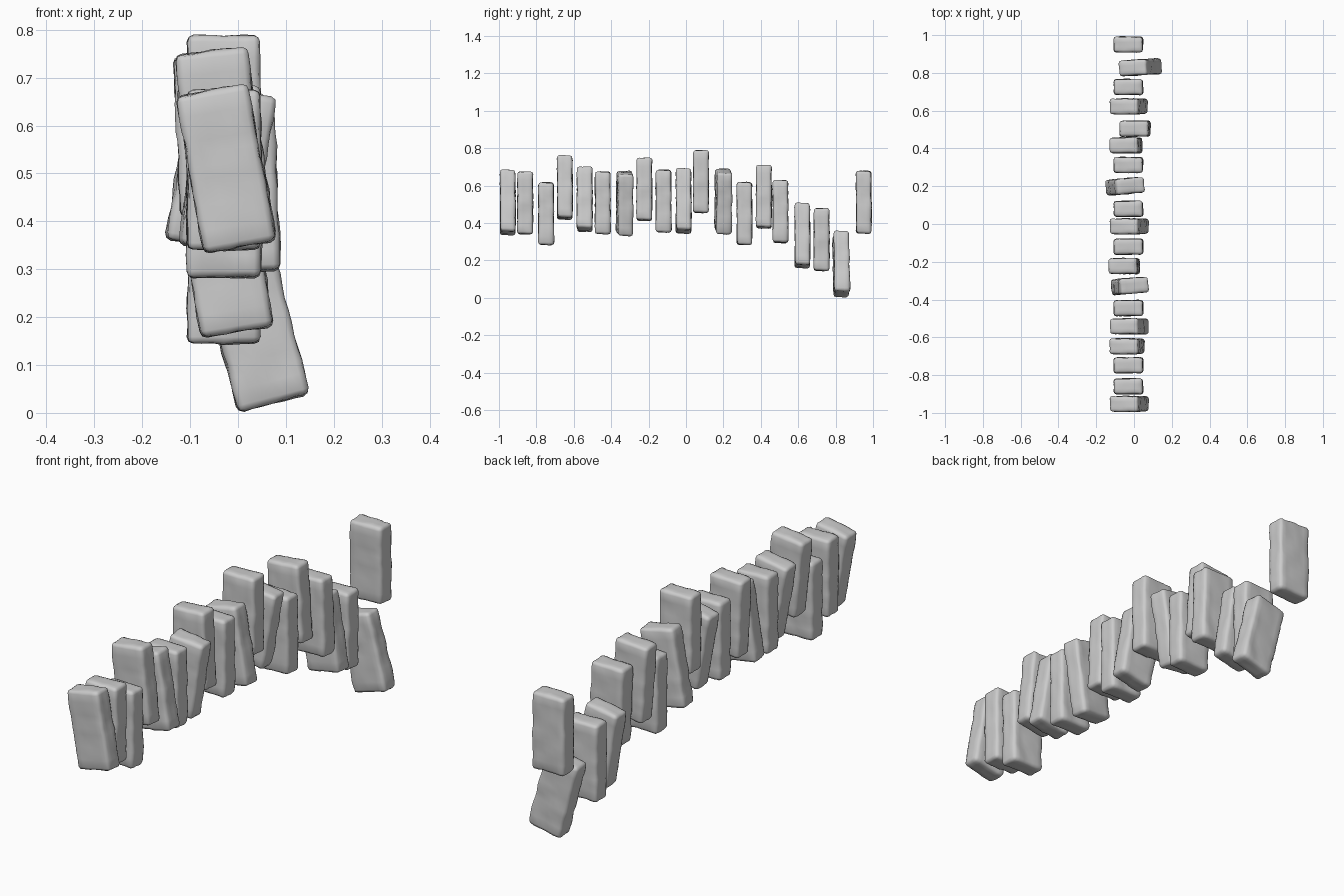
import bpy, bmesh, math
from mathutils import Vector, noise

if "Cube" in bpy.data.objects:
    bpy.data.objects.remove(bpy.data.objects["Cube"])

W, T, H = 0.155, 0.083, 0.335   # brick width, thickness, height


def brick_mesh(seed):
    """Worn stone brick: bevelled block, sliced and dented with noise."""
    bm = bmesh.new()
    bmesh.ops.create_cube(bm, size=1)
    bmesh.ops.scale(bm, vec=(W, T, H), verts=bm.verts)
    bmesh.ops.bevel(bm, geom=bm.edges[:], offset=0.014, segments=2,
                    profile=0.5, affect='EDGES')
    for axis, size, cuts in ((0, W, 5), (1, T, 2), (2, H, 10)):
        no = Vector((0, 0, 0))
        no[axis] = 1
        for i in range(1, cuts + 1):
            co = no * (size * 0.88 * (i / (cuts + 1) - 0.5))
            bmesh.ops.bisect_plane(bm, geom=bm.verts[:] + bm.edges[:] + bm.faces[:],
                                   plane_co=co, plane_no=no)
    bm.normal_update()
    off = Vector((seed * 7.3, seed * 3.1, seed * 1.7))
    moves = []
    for v in bm.verts:
        broad = noise.noise(v.co * 14 + off)
        fine = noise.noise(v.co * 38 + off)
        moves.append(v.normal * (0.0045 * broad + 0.0035 * fine - 0.0005))
    for v, m in zip(bm.verts, moves):
        v.co += m
    for f in bm.faces:
        f.smooth = True
    me = bpy.data.meshes.new("worn_brick")
    bm.to_mesh(me)
    bm.free()
    return me


meshes = [brick_mesh(s) for s in (1, 2, 3)]

# Bricks from front to back: x, y, z centre, lean (degrees, + = top to the right), yaw
bricks = [
    (-0.025, -0.953, 0.510, -10, 0),
    (-0.030, -0.860, 0.508, 0, 0),
    (-0.030, -0.748, 0.450, 0, 0),
    (-0.037, -0.648, 0.590, -6, 0),
    (-0.025, -0.542, 0.527, -10, 0),
    (-0.030, -0.445, 0.508, 0, 0),
    (-0.022, -0.328, 0.505, 9, 5),
    (-0.052, -0.223, 0.580, -2.5, 0),
    (-0.030, -0.120, 0.517, 0, 0),
    (-0.025, -0.013, 0.518, -10, 0),
    (-0.030, 0.080, 0.622, 0, 0),
    (-0.047, 0.200, 0.515, 10, 5),
    (-0.030, 0.312, 0.450, 0, 0),
    (-0.043, 0.416, 0.540, -4, 0),
    (0.005, 0.505, 0.462, -2, 0),
    (-0.028, 0.622, 0.333, -9, 0),
    (-0.030, 0.725, 0.312, 0, 0),
    (0.033, 0.830, 0.182, -14.5, 3),
    (-0.030, 0.950, 0.510, 0, 0),
]

for i, (x, y, z, lean, yaw) in enumerate(bricks):
    ob = bpy.data.objects.new(f"brick_{i + 1:02d}", meshes[i % 3])
    ob.location = (x, y, z)
    ob.rotation_euler = (0, math.radians(lean), math.radians(yaw))
    bpy.context.collection.objects.link(ob)
